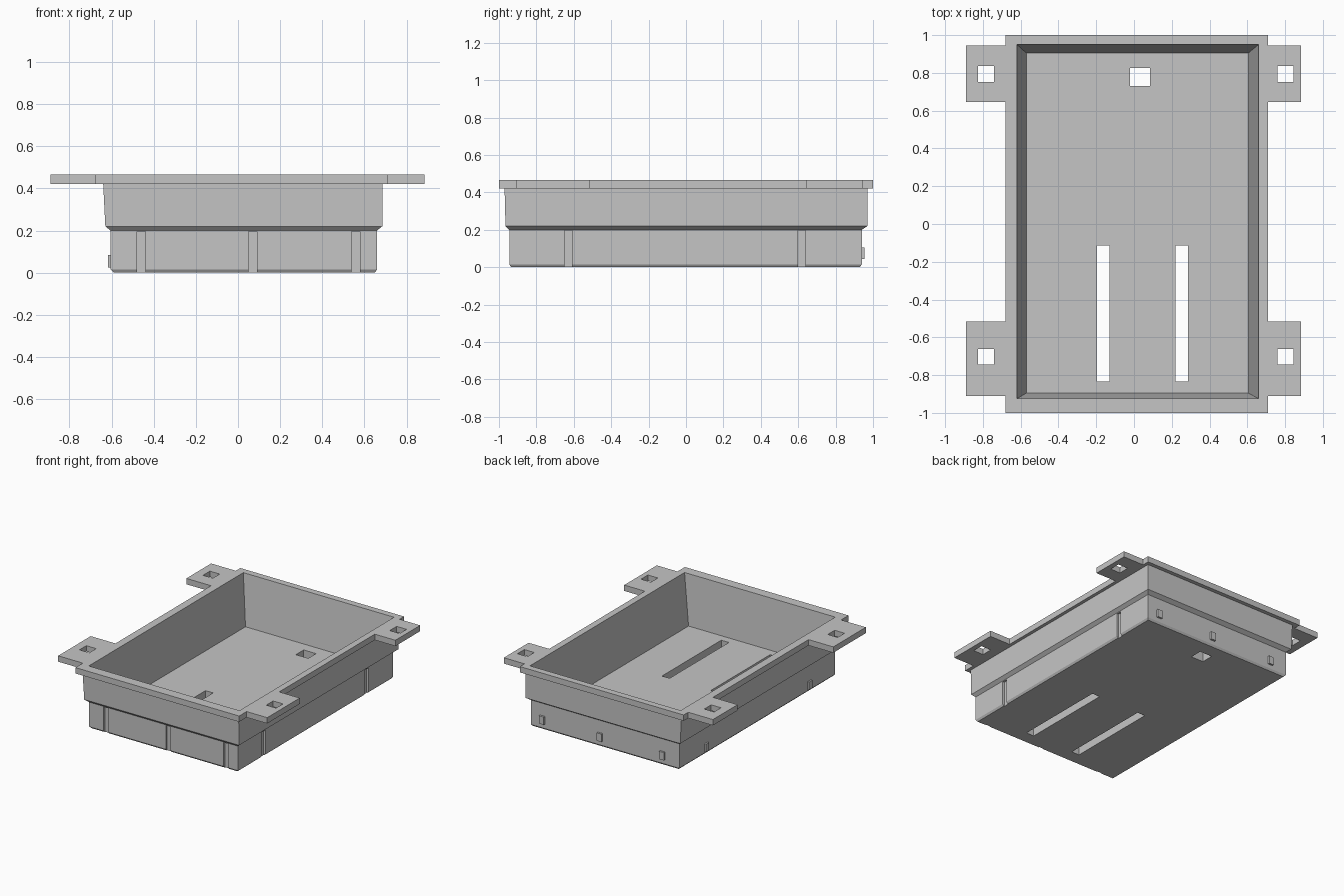
import bpy, bmesh

cube = bpy.data.objects.get("Cube")
if cube:
    bpy.data.objects.remove(cube, do_unlink=True)

grey = bpy.data.materials.new("plain_grey")
grey.use_nodes = True
colour = (0.56, 0.56, 0.56, 1)
grey.diffuse_color = colour
grey.node_tree.nodes["Principled BSDF"].inputs["Base Color"].default_value = colour


def loft(name, rings):
    """Closed solid through equal-length rings of (x, y, z) points."""
    bm = bmesh.new()
    loops = [[bm.verts.new(p) for p in ring] for ring in rings]
    n = len(loops[0])
    for low, high in zip(loops, loops[1:]):
        for i in range(n):
            j = (i + 1) % n
            bm.faces.new((low[i], low[j], high[j], high[i]))
    bm.faces.new(loops[0][::-1])
    bm.faces.new(loops[-1])
    bmesh.ops.recalc_face_normals(bm, faces=bm.faces)
    mesh = bpy.data.meshes.new(name)
    bm.to_mesh(mesh)
    bm.free()
    mesh.materials.append(grey)
    obj = bpy.data.objects.new(name, mesh)
    bpy.context.collection.objects.link(obj)
    return obj


def rect(x0, x1, y0, y1, z):
    return [(x0, y0, z), (x1, y0, z), (x1, y1, z), (x0, y1, z)]


def box(name, x0, x1, y0, y1, z0, z1):
    return loft(name, [rect(x0, x1, y0, y1, z) for z in (z0, z1)])


def cut(target, cutters):
    """Subtract every cutter, bake the result and remove the cutters."""
    for c in cutters:
        c.hide_render = True
        mod = target.modifiers.new("cut", "BOOLEAN")
        mod.operation = "DIFFERENCE"
        mod.solver = "EXACT"
        mod.object = c
    bpy.context.view_layer.update()
    graph = bpy.context.evaluated_depsgraph_get()
    mesh = bpy.data.meshes.new_from_object(target.evaluated_get(graph))
    target.modifiers.clear()
    target.data = mesh
    for c in cutters:
        bpy.data.objects.remove(c, do_unlink=True)


def cavity():
    return loft("cavity_cutter", [rect(-0.57, 0.605, -0.895, 0.905, 0.08),
                                  rect(-0.62, 0.66, -0.925, 0.95, 0.465),
                                  rect(-0.62, 0.66, -0.925, 0.95, 0.6)])


RIM = 0.42
TOP = 0.465
front_xs = (-0.46, 0.07, 0.56)
side_ys = (-0.63, 0.62)
HALF = 0.02

# Stepped tray with a chamfered foot and a ledge under the wider top
tray = loft("tray", [rect(-0.59, 0.65, -0.935, 0.93, 0),
                     rect(-0.605, 0.66, -0.945, 0.94, 0.015),
                     rect(-0.605, 0.66, -0.945, 0.94, 0.2),
                     rect(-0.63, 0.685, -0.965, 0.97, 0.22),
                     rect(-0.64, 0.685, -0.97, 0.97, RIM)])

# Floor openings, and the grooves in the front and right walls
cutters = [cavity(),
           box("slot_cutter", -0.195, -0.13, -0.835, -0.115, -0.1, 0.2),
           box("slot_cutter", 0.22, 0.285, -0.835, -0.115, -0.1, 0.2),
           box("hole_cutter", -0.02, 0.085, 0.73, 0.825, -0.1, 0.2)]
for x in front_xs:
    cutters.append(box("groove_cutter", x - HALF, x + HALF, -1.1, -0.93, -0.1, 0.195))
for y in side_ys:
    cutters.append(box("groove_cutter", 0.645, 0.8, y - HALF, y + HALF, -0.1, 0.195))
cut(tray, cutters)

# Flange with four mounting tabs, outlined counter-clockwise
L, R, TL, TR = -0.68, 0.71, -0.89, 0.885
steps = (-0.91, -0.515, 0.645, 0.945)


def side(inner, outer):
    a, b, c, d = steps
    return [(inner, -1), (inner, a), (outer, a), (outer, b), (inner, b),
            (inner, c), (outer, c), (outer, d), (inner, d), (inner, 1)]


outline = side(R, TR) + side(L, TL)[::-1]
flange = loft("flange", [[(x, y, z) for x, y in outline] for z in (RIM, TOP)])
holes = [cavity()]
for x in (-0.783, 0.803):
    for y in (-0.703, 0.795):
        holes.append(box("tab_hole_cutter", x - 0.042, x + 0.042,
                         y - 0.042, y + 0.042, 0.3, 0.6))
cut(flange, holes)

# Locating pegs on the back and left-hand walls, matching the grooves
for i, x in enumerate(front_xs):
    box(f"back_peg_{i + 1}", x - HALF, x + HALF, 0.93, 0.955, 0.045, 0.105)
for i, y in enumerate(side_ys):
    box(f"side_peg_{i + 1}", -0.617, -0.595, y - HALF, y + HALF, 0.025, 0.085)
